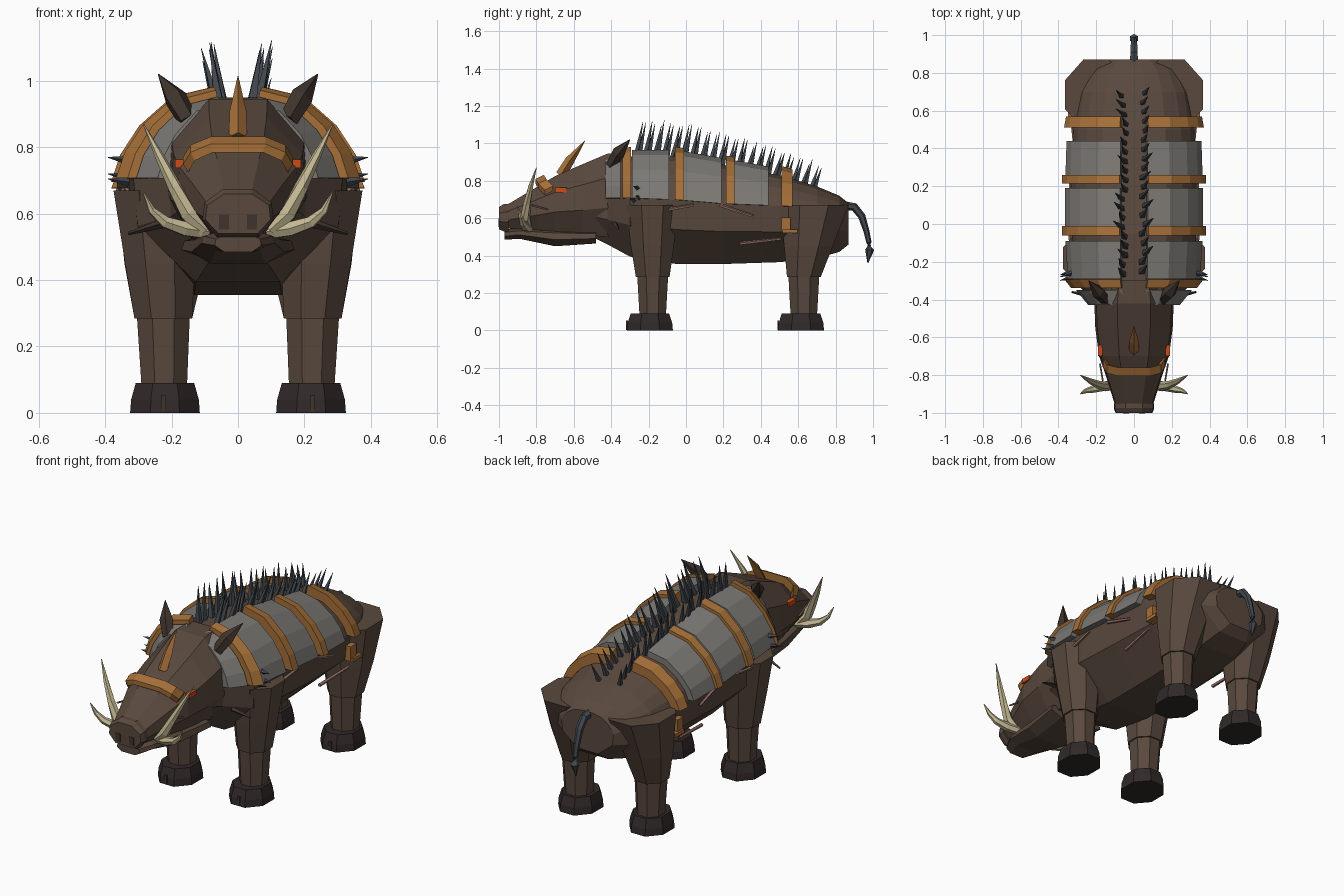
import bpy, bmesh, math, random
from mathutils import Vector

cube = bpy.data.objects.get("Cube")
if cube:
    bpy.data.objects.remove(cube, do_unlink=True)
random.seed(4)


def material(name, r, g, b):
    m = bpy.data.materials.new(name)
    m.use_nodes = True
    m.diffuse_color = (r, g, b, 1)
    m.node_tree.nodes["Principled BSDF"].inputs["Base Color"].default_value = (r, g, b, 1)
    return m


HIDE = material("brown hide", .10, .066, .048)
EAR = material("dark brown", .05, .034, .026)
HOOF = material("hoof black", .031, .022, .022)
PLATE = material("grey armour", .20, .19, .175)
STRAP = material("tan leather", .38, .16, .04)
BRISTLE = material("slate bristle", .052, .064, .076)
IVORY = material("ivory", .55, .48, .29)
EYE = material("orange eye", .6, .07, .01)
SCAR = material("pink scar", .30, .16, .125)


def finish(name, bm, mat):
    bmesh.ops.recalc_face_normals(bm, faces=bm.faces)
    mesh = bpy.data.meshes.new(name)
    bm.to_mesh(mesh)
    bm.free()
    mesh.materials.append(mat)
    ob = bpy.data.objects.new(name, mesh)
    bpy.context.collection.objects.link(ob)
    return ob


def loft(name, rings, mat):
    """Skin a closed shape through rings of equal point count."""
    bm = bmesh.new()
    rows = [[bm.verts.new(p) for p in ring] for ring in rings]
    n = len(rows[0])
    for a, b in zip(rows, rows[1:]):
        for i in range(n):
            j = (i + 1) % n
            bm.faces.new((a[i], a[j], b[j], b[i]))
    bm.faces.new(rows[0])
    bm.faces.new(rows[-1])
    return finish(name, bm, mat)


def tube(name, points, radii, mat, sides=6, up='Y'):
    pts = [Vector(p) for p in points]
    rings = []
    for i, (p, r) in enumerate(zip(pts, radii)):
        tangent = pts[min(i + 1, len(pts) - 1)] - pts[max(i - 1, 0)]
        q = tangent.to_track_quat('Z', up)
        rings.append([p + q @ Vector((r * math.cos(math.tau * k / sides),
                                      r * math.sin(math.tau * k / sides), 0))
                      for k in range(sides)])
    return loft(name, rings, mat)


def box(name, centre, size, mat):
    bm = bmesh.new()
    bmesh.ops.create_cube(bm, size=1)
    bmesh.ops.scale(bm, vec=size, verts=bm.verts)
    bmesh.ops.translate(bm, vec=centre, verts=bm.verts)
    return finish(name, bm, mat)


def mirrored(half):
    return half + [(-u, v) for u, v in reversed(half)]


# Body stations: y, top, widest height, bottom, half width
BODY = [(-.48, .88, .70, .49, .19), (-.42, .90, .70, .46, .21), (-.30, .93, .70, .395, .315),
        (-.05, .93, .69, .355, .33), (.2, .885, .67, .355, .33), (.5, .83, .66, .365, .32),
        (.7, .77, .65, .385, .285), (.82, .72, .63, .42, .23), (.87, .68, .59, .46, .16)]
ARC = [(.2, 1), (.52, .9), (.78, .6), (.93, .3), (1, .03)]


def section(y):
    for a, b in zip(BODY, BODY[1:]):
        if y <= b[0]:
            t = (y - a[0]) / (b[0] - a[0])
            return [p + (q - p) * t for p, q in zip(a[1:], b[1:])]
    return BODY[-1][1:]


body_half = ARC + [(.96, -.45), (.4, -1)]
loft("body", [[(u * w, y, zw + v * (zt - zw if v > 0 else zw - zb))
               for u, v in mirrored(body_half)] for y, zt, zw, zb, w in BODY], HIDE)

# Head, jaw and snout
HEAD_HALF = [(.42, 1), (.95, .42), (1, -.3), (.6, -1)]


def head_loft(name, stations, mat):
    loft(name, [[(u * w, y, (zt + zb) / 2 + v * (zt - zb) / 2)
                 for u, v in mirrored(HEAD_HALF)] for y, zt, zb, w in stations], mat)


head_loft("head", [(-.30, .95, .52, .19), (-.42, .945, .50, .21), (-.55, .89, .51, .205),
                   (-.70, .825, .53, .185), (-.80, .765, .535, .15), (-.96, .67, .545, .10)], HIDE)
head_loft("jaw", [(-.48, .54, .465, .17), (-.70, .55, .45, .14),
                  (-.89, .55, .49, .11), (-.97, .54, .485, .07)], HIDE)
head_loft("snout", [(-.95, .675, .53, .107), (-.975, .675, .53, .107), (-1, .66, .54, .098)], HIDE)


# Armour and straps hug the body on each side of the mane
def armour(name, y0, y1, d, mat, side):
    def row(y, off):
        zt, zw, zb, w = section(y)
        return [(side * u * (w + off), y, zw + v * (zt - zw + off)) for u, v in ARC]
    outline = [row(y0, 0), row(y0, d), row(y1, d), row(y1, 0)]
    loft(name, [[r[i] for r in outline] for i in range(len(ARC))], mat)


def ring(z, cx, cy, rx, ry):
    k = 1 / math.cos(math.pi / 8)
    return [(cx + rx * k * math.cos(math.pi / 8 + math.pi / 4 * i),
             cy + ry * k * math.sin(math.pi / 8 + math.pi / 4 * i), z) for i in range(8)]


for s, label in ((1, "left"), (-1, "right")):
    for i, (a, b) in enumerate([(-.43, -.35), (-.29, -.09), (-.02, .19), (.22, .44)]):
        armour(f"{label}_armour_plate_{i}", a, b, .035, PLATE, s)
    for i, (a, b) in enumerate([(-.34, -.295), (-.06, -.01), (.215, .26), (.51, .57)]):
        armour(f"{label}_strap_{i}", a, b, .052, STRAP, s)
    box(f"{label}_thigh_buckle", (s * .315, .535, .565), (.05, .05, .08), STRAP)
    box(f"{label}_buckle_tab", (s * .325, .555, .53), (.05, .08, .02), STRAP)

    # Legs and cloven hooves
    for part, cy, top, mid in (("front", -.178, (.67, .245, -.18, .13, .14), (.45, .235, -.18, .105, .115)),
                               ("hind", .63, (.67, .2, .685, .165, .185), (.45, .22, .655, .122, .13))):
        loft(f"{label}_{part}_upper_leg", [ring(z, s * x, y, rx, ry) for z, x, y, rx, ry in
             (top, mid, (.285, .225, cy, .087, .09))], HIDE)
        loft(f"{label}_{part}_lower_leg", [ring(.3, s * .225, cy, .08, .083),
                                           ring(.07, s * .222, cy, .068, .07)], HIDE)
        loft(f"{label}_{part}_hoof", [ring(z, s * .22, cy - .015, r, r * 1.17) for z, r in
             ((0, .105), (.04, .102), (.09, .088))], HOOF)
        box(f"{label}_{part}_hoof_cleft", (s * .225, cy - .137, .027), (.015, .009, .05), EAR)

    # Face details
    tube(f"{label}_ear", [(s * .15, -.40, .88), (s * .19, -.36, .95), (s * .24, -.30, 1.02)],
         (.03, .036, .002), EAR, 5)
    box(f"{label}_eye", (s * .178, -.67, .75), (.025, .06, .026), EYE)
    box(f"{label}_nostril", (s * .042, -1, .575), (.03, .006, .045), EAR)
    tube(f"{label}_upper_tusk", [(s * .10, -.85, .55), (s * .15, -.86, .60), (s * .19, -.85, .68),
                                (s * .235, -.83, .77), (s * .285, -.80, .87)],
         (.026, .026, .021, .014, .002), IVORY)
    tube(f"{label}_lower_tusk", [(s * .09, -.84, .545), (s * .16, -.86, .555), (s * .22, -.875, .575),
                                (s * .26, -.885, .61), (s * .285, -.90, .665)],
         (.024, .024, .019, .012, .002), IVORY)

    # Shoulder thorns and scars
    for i, (y, z) in enumerate([(-.28, .695), (-.25, .71), (-.26, .76)]):
        tube(f"{label}_shoulder_thorn_{i}", [(s * .33, y, z), (s * .392, y - .02, z + .01)],
             (.014, .001), BRISTLE, 4)
    tube(f"{label}_chest_thorn", [(s * .23, -.38, .57), (s * .33, -.36, .54)], (.014, .005), EAR, 4)
    for i, (a, b) in enumerate([((.335, -.10, .645), (.345, .04, .67)),
                                ((.335, .18, .67), (.338, .36, .61)),
                                ((.30, .29, .465), (.325, .51, .49)),
                                ((.165, -.83, .67), (.18, -.74, .645))]):
        tube(f"{label}_scar_{i}", [(s * a[0], *a[1:]), (s * b[0], *b[1:])],
             (.010, .008) if i < 3 else (.005, .005), SCAR, 5, 'X')

    # Mane of bristles, shrinking towards the tail
    count = 20
    for i in range(count):
        t = i / (count - 1)
        y = -.27 + .94 * t + (.015 if s > 0 else 0)
        h = .19 - .085 * t + random.uniform(-.015, .015)
        x = random.uniform(.035, .06)
        z = section(y)[0]
        tube(f"{label}_bristle_{i}", [(s * x, y, z - .02),
             (s * (x + random.uniform(.02, .055)), y + .04, z + h)],
             (.021 - .005 * t, .001), BRISTLE, 4)

# Brow band and forehead spike
brow = [(-.15, -.73, .75), (-.13, -.765, .785), (-.075, -.78, .81), (.075, -.78, .81),
        (.13, -.765, .785), (.15, -.73, .75)]
loft("brow_band", [[(x * k, y + dy, z + dz) for k, dy, dz in
     ((1, -.025, -.025), (1.1, -.025, .0), (1.1, .02, .022), (1, .02, -.025))]
     for x, y, z in brow], STRAP)
tube("forehead_spike", [(0, -.67, .83), (0, -.62, .91), (0, -.54, 1.015)], (.028, .025, .001), STRAP, 4)

# Tail with a tuft
tube("tail", [(0, .85, .665), (0, .90, .66), (0, .94, .61), (0, .965, .53), (0, .978, .47),
              (0, .982, .43), (0, .972, .36)], (.025, .022, .02, .016, .014, .024, .002),
     BRISTLE, 6, 'X')
